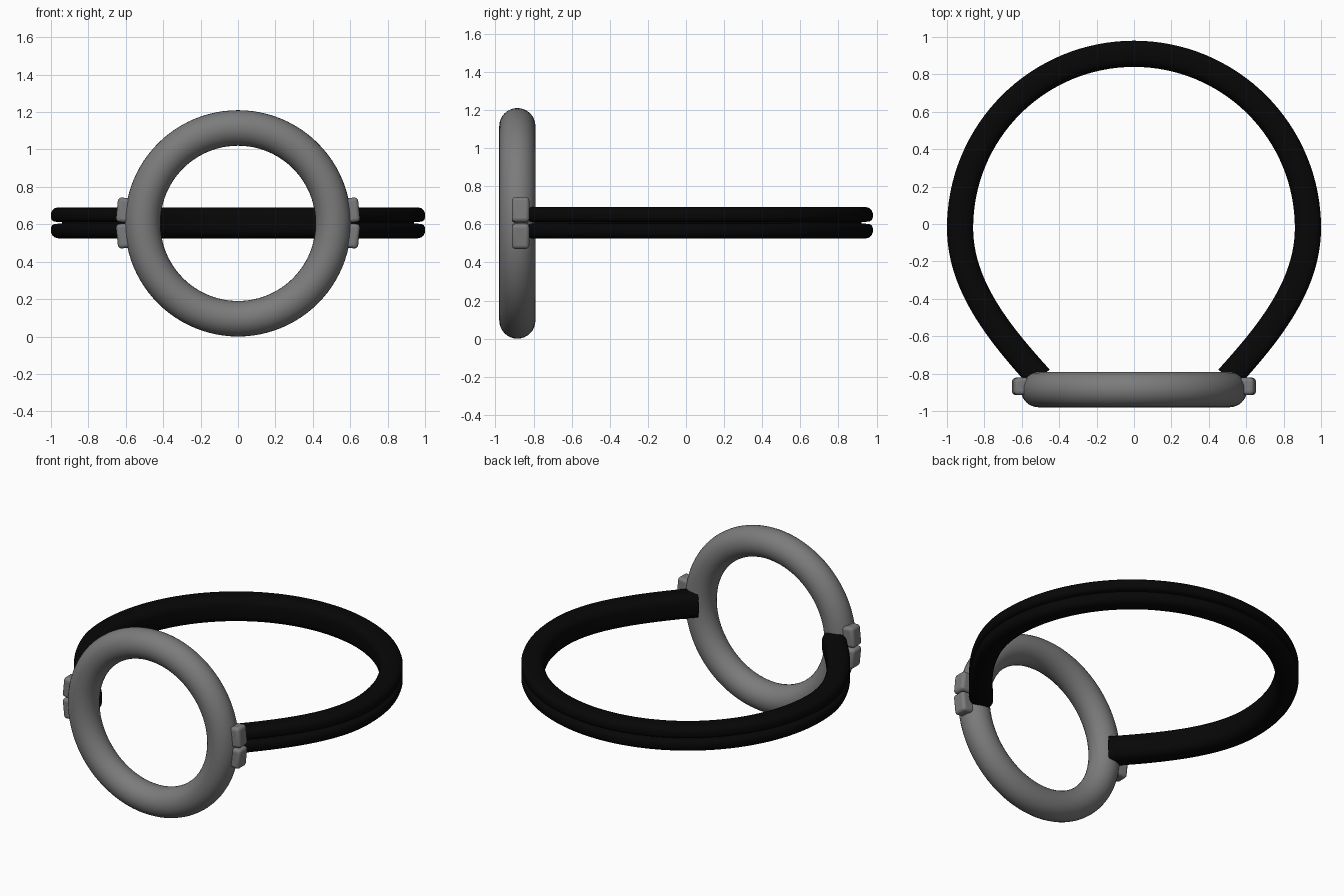
import bpy, bmesh, math
from mathutils import Vector

if "Cube" in bpy.data.objects:
    bpy.data.objects.remove(bpy.data.objects["Cube"])

ZC = 0.605      # height of the ring centre
RING_Y = -0.885


def material(name, v):
    m = bpy.data.materials.new(name)
    m.diffuse_color = (v, v, v, 1)
    m.use_nodes = True
    m.node_tree.nodes["Principled BSDF"].inputs["Base Color"].default_value = m.diffuse_color
    return m


black = material("black", 0.002)
dark_grey = material("dark_grey", 0.2)


def smooth(obj, angle=40):
    bpy.ops.object.select_all(action='DESELECT')
    obj.select_set(True)
    bpy.context.view_layer.objects.active = obj
    bpy.ops.object.shade_smooth_by_angle(angle=math.radians(angle))


# Front ring
bpy.ops.mesh.primitive_torus_add(major_radius=0.51, minor_radius=0.095,
                                 major_segments=96, minor_segments=32,
                                 location=(0, RING_Y, ZC),
                                 rotation=(math.pi / 2, 0, 0))
ring = bpy.context.object
ring.name = "front_ring"
ring.data.materials.append(dark_grey)
smooth(ring, 60)

# Band centreline: half circle at the back, curved arms to the ring
p0, p1, p2, p3 = map(Vector, ((0.93, -0.02), (0.93, -0.32),
                              (0.735, -0.57), (0.503, -0.825)))


def bezier(t):
    s = 1 - t
    return p0 * s**3 + p1 * 3 * s * s * t + p2 * 3 * s * t * t + p3 * t**3


N = 24
arm = [bezier(1 - i / N) for i in range(N)]
arc = [Vector((0.93 * math.cos(a), 0.93 * math.sin(a) - 0.02))
       for a in (math.pi * i / 64 for i in range(65))]
path = arm + arc + [Vector((-p.x, p.y)) for p in reversed(arm)]

# Band section (outward, up): rounded inside, grooved outside
half = [(-0.07, 0.03), (-0.067, 0.047), (-0.058, 0.063), (-0.044, 0.075),
        (-0.028, 0.081), (-0.01, 0.083),
        (0.03, 0.083), (0.05, 0.078), (0.064, 0.066), (0.07, 0.05),
        (0.07, 0.028), (0.065, 0.014), (0.052, 0.006), (0.01, 0.004)]
section = half + [(r, -z) for r, z in reversed(half)]

bm = bmesh.new()
rows = []
for i, p in enumerate(path):
    t = (path[min(i + 1, len(path) - 1)] - path[max(i - 1, 0)]).normalized()
    out = Vector((t.y, -t.x))
    rows.append([bm.verts.new((p.x + out.x * r, p.y + out.y * r, ZC + 0.003 + z))
                 for r, z in section])
n = len(section)
for a, b in zip(rows, rows[1:]):
    for j in range(n):
        k = (j + 1) % n
        bm.faces.new((a[j], a[k], b[k], b[j]))
bm.faces.new(rows[0])
bm.faces.new(rows[-1])
bmesh.ops.recalc_face_normals(bm, faces=bm.faces)
mesh = bpy.data.meshes.new("band")
bm.to_mesh(mesh)
bm.free()
band = bpy.data.objects.new("band", mesh)
bpy.context.collection.objects.link(band)
mesh.materials.append(black)
smooth(band)

# Side clips: a pair of rounded blocks on each side of the ring
for sx, side in ((-1, "left"), (1, "right")):
    for sz, level in ((-1, "lower"), (1, "upper")):
        bpy.ops.mesh.primitive_cube_add(
            size=1, location=(sx * 0.605, -0.868, ZC + 0.002 + sz * 0.068),
            rotation=(0, -sx * sz * math.radians(6), 0))
        clip = bpy.context.object
        clip.name = f"{side}_{level}_clip"
        clip.scale = (0.085, 0.092, 0.132)
        bpy.ops.object.transform_apply(location=False, rotation=False, scale=True)
        clip.data.materials.append(dark_grey)
        bevel = clip.modifiers.new("bevel", 'BEVEL')
        bevel.width = 0.02
        bevel.segments = 4
        smooth(clip)
